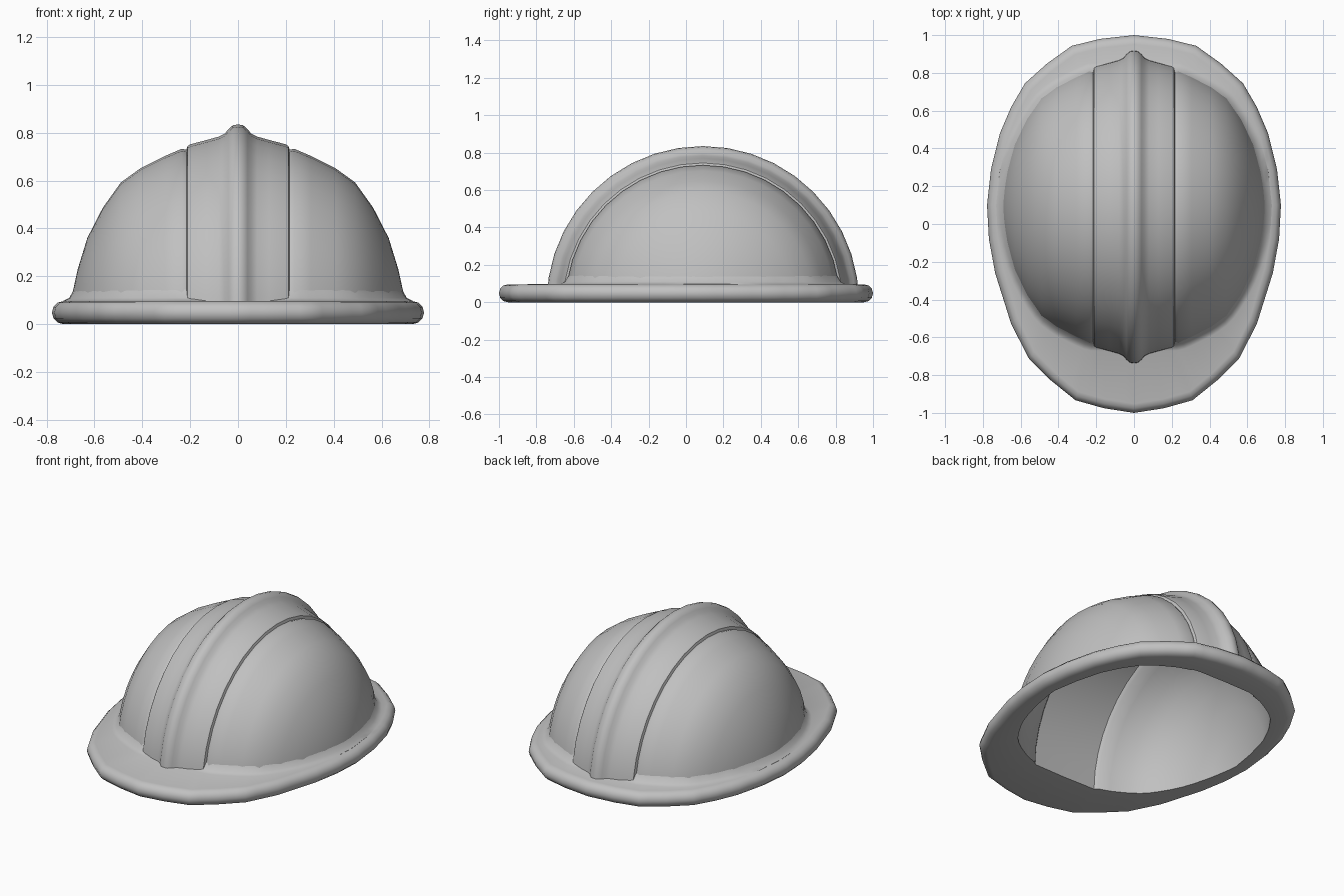
import bpy, bmesh, math
from mathutils import Vector

cube = bpy.data.objects.get("Cube")
if cube:
    bpy.data.objects.remove(cube, do_unlink=True)

grey = bpy.data.materials.new("plain_grey")
grey.use_nodes = True
grey.diffuse_color = (0.53, 0.53, 0.53, 1)
grey.node_tree.nodes["Principled BSDF"].inputs["Base Color"].default_value = (0.53, 0.53, 0.53, 1)

CY = 0.09          # dome centre along y
RIM_TOP = 0.096    # brim thickness

# Half profiles (x, radius about the x axis)
side = [(0.305, 0.703), (0.41, 0.65), (0.49, 0.592), (0.565, 0.487),
        (0.63, 0.36), (0.67, 0.23), (0.692, 0.13), (0.705, 0)]
outer = [(0, 0.835), (0.022, 0.831), (0.04, 0.815), (0.055, 0.797), (0.08, 0.784),
         (0.13, 0.77), (0.198, 0.752), (0.211, 0.745), (0.216, 0.729), (0.235, 0.733)] + side
plain = [(0, 0.735), (0.235, 0.733)] + side
inner = [(0, 0.712), (0.22, 0.708), (0.235, 0.69), (0.305, 0.668), (0.40, 0.615),
         (0.475, 0.56), (0.545, 0.46), (0.605, 0.34), (0.65, 0.17), (0.678, 0)]


def finish(name, bm, want_out):
    """Make an object, with normals pointing away from the dome centre or towards it."""
    bmesh.ops.remove_doubles(bm, verts=bm.verts, dist=0.0005)
    bm.normal_update()
    centre = Vector((0, CY, 0))
    score = sum(f.normal.dot(f.calc_center_median() - centre) * f.calc_area() for f in bm.faces)
    if (score > 0) != want_out:
        bmesh.ops.reverse_faces(bm, faces=bm.faces)
    mesh = bpy.data.meshes.new(name)
    bm.to_mesh(mesh)
    bm.free()
    mesh.materials.append(grey)
    obj = bpy.data.objects.new(name, mesh)
    bpy.context.collection.objects.link(obj)
    bpy.ops.object.select_all(action='DESELECT')
    obj.select_set(True)
    bpy.context.view_layer.objects.active = obj
    bpy.ops.object.shade_smooth_by_angle(angle=math.radians(38))
    return obj


def bridge(bm, rows, closed):
    """Join successive rows of vertices with quads."""
    pairs = list(zip(rows, rows[1:]))
    if closed:
        pairs.append((rows[-1], rows[0]))
    for a, b in pairs:
        for i in range(len(a) - 1):
            bm.faces.new((a[i], a[i + 1], b[i + 1], b[i]))


def half_turn(name, profile, want_out, steps=20):
    """Sweep a mirrored profile from the front to the back over the top."""
    full = [(-x, r) for x, r in reversed(profile[1:])] + profile
    bm = bmesh.new()
    rows = []
    for k in range(steps + 1):
        t = math.pi * k / steps
        rows.append([bm.verts.new((x, CY - r * math.cos(t), r * math.sin(t))) for x, r in full])
    bridge(bm, rows, False)
    return finish(name, bm, want_out)


def radius_at(profile, x):
    for (x0, r0), (x1, r1) in zip(profile, profile[1:]):
        if x <= x1:
            return r0 + (r1 - r0) * (x - x0) / (x1 - x0)
    return -1


def footprint(profile, direction, z):
    """Distance from the centre to the swept surface at height z."""
    lo, hi = 0.0, 1.0
    for _ in range(30):
        mid = (lo + hi) / 2
        r = radius_at(profile, abs(direction.x) * mid)
        inside = r > 0 and r * r > z * z + (direction.y * mid) ** 2
        lo, hi = (mid, hi) if inside else (lo, mid)
    return lo


# Dome: ridged outer shell and banded lining
half_turn("outer_shell", outer, True)
half_turn("inner_lining", inner, False)

# Brim outline, right half from back to front, then mirrored
half = [(0, 1.0), (0.18, 0.98), (0.33, 0.943), (0.46, 0.85), (0.577, 0.745), (0.65, 0.62),
        (0.71, 0.48), (0.757, 0.29), (0.778, 0.1), (0.768, -0.08), (0.735, -0.26),
        (0.65, -0.53), (0.555, -0.715), (0.44, -0.828), (0.31, -0.933), (0.16, -0.975), (0, -1.0)]
outline = half + [(-x, y) for x, y in reversed(half[1:-1])]

bm = bmesh.new()
rows = []
SUB = 3
ROUND = RIM_TOP / 2
for (x0, y0), (x1, y1) in zip(outline, outline[1:] + outline[:1]):
    for s in range(SUB):
        edge = Vector((x0, y0)).lerp(Vector((x1, y1)), s / SUB) - Vector((0, CY))
        reach = edge.length
        d = edge.normalized()
        section = [(footprint(inner, d, 0), 0.0)]
        # rounded edge
        for k in range(7):
            a = math.pi * (k / 6 - 0.5)
            section.append((reach - ROUND + ROUND * math.cos(a), ROUND + ROUND * math.sin(a)))
        # fillet up to the dome
        foot = footprint(plain, d, RIM_TOP)
        section += [(min(foot + 0.035, reach - ROUND), RIM_TOP + 0.001),
                    (foot + 0.01, RIM_TOP + 0.014),
                    (footprint(plain, d, 0.145) - 0.003, 0.145)]
        rows.append([bm.verts.new((d.x * r, CY + d.y * r, z)) for r, z in section])
bridge(bm, rows, True)
finish("brim", bm, True)
